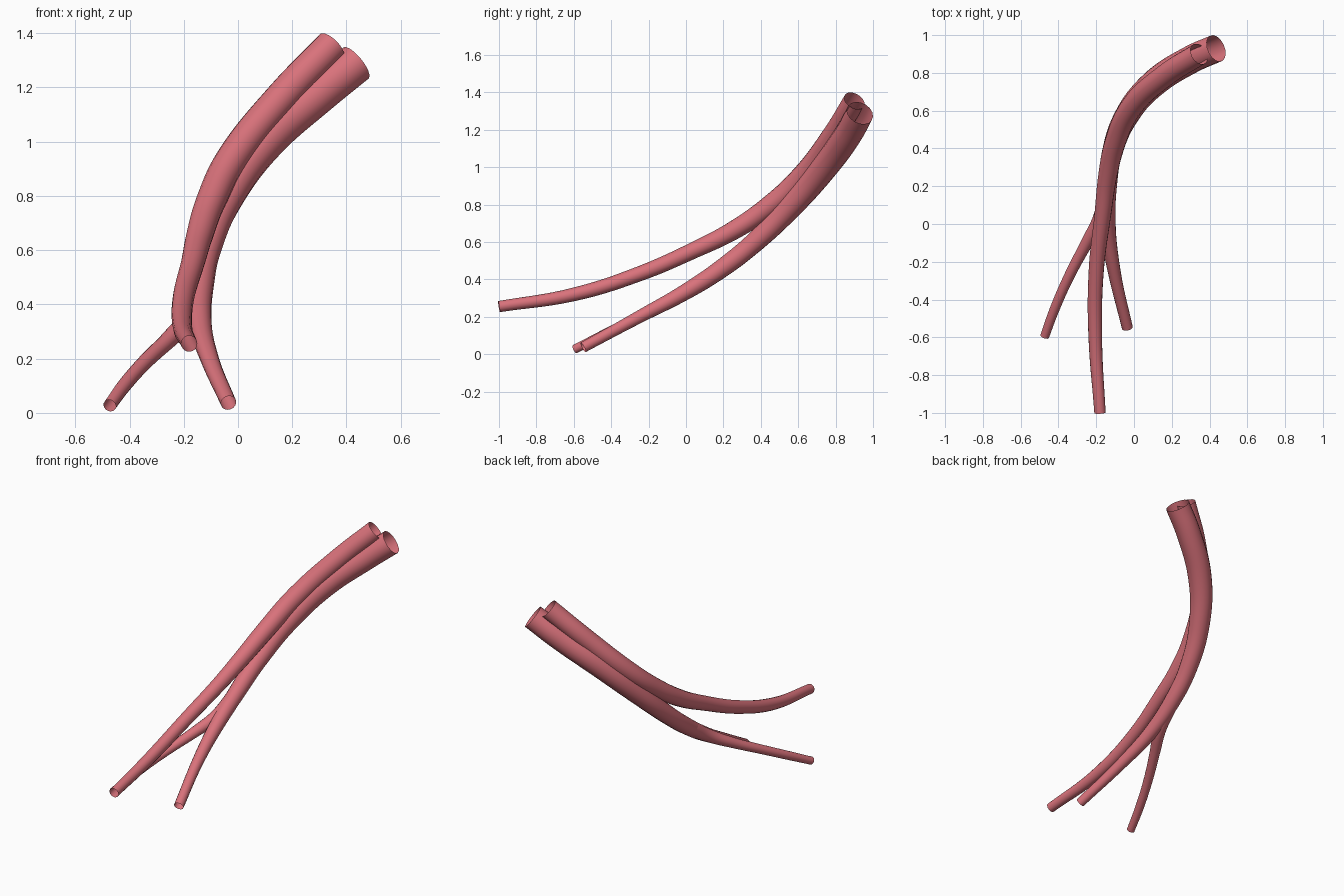
import bpy

cube = bpy.data.objects.get("Cube")
if cube:
    bpy.data.objects.remove(cube, do_unlink=True)

# Soft red for all the tubes
COLOUR = (0.70, 0.17, 0.20, 1)
red = bpy.data.materials.new("soft_red")
red.use_nodes = True
red.diffuse_color = COLOUR
red.node_tree.nodes["Principled BSDF"].inputs["Base Color"].default_value = COLOUR


def tube(name, path):
    """Open, tapering tube through (x, y, z, radius) stations."""
    curve = bpy.data.curves.new(name, 'CURVE')
    curve.dimensions = '3D'
    curve.bevel_depth = 1
    curve.bevel_resolution = 6
    curve.resolution_u = 8
    curve.use_fill_caps = False
    spline = curve.splines.new('BEZIER')
    spline.radius_interpolation = 'CARDINAL'
    spline.bezier_points.add(len(path) - 1)
    for point, (x, y, z, r) in zip(spline.bezier_points, path):
        point.co = (x, y, z)
        point.radius = r
        point.handle_left_type = point.handle_right_type = 'AUTO'
    obj = bpy.data.objects.new(name, curve)
    bpy.context.collection.objects.link(obj)
    bpy.ops.object.select_all(action='DESELECT')
    obj.select_set(True)
    bpy.context.view_layer.objects.active = obj
    bpy.ops.object.convert(target='MESH')
    obj = bpy.context.object
    obj.data.materials.clear()
    obj.data.materials.append(red)
    bpy.ops.object.shade_smooth_by_angle()


# Long upper vessel
tube("upper_vessel", [
    (-0.18, -1.00, 0.255, 0.030),
    (-0.205, -0.60, 0.32, 0.036),
    (-0.20, -0.25, 0.43, 0.040),
    (-0.165, 0.05, 0.56, 0.044),
    (-0.14, 0.25, 0.66, 0.050),
    (-0.10, 0.43, 0.78, 0.055),
    (-0.02, 0.61, 0.94, 0.059),
    (0.17, 0.79, 1.175, 0.060),
    (0.345, 0.90, 1.355, 0.060)])

# Wider lower vessel
tube("lower_vessel", [
    (-0.035, -0.55, 0.037, 0.029),
    (-0.105, -0.25, 0.20, 0.034),
    (-0.14, 0.00, 0.335, 0.043),
    (-0.14, 0.20, 0.465, 0.050),
    (-0.115, 0.38, 0.61, 0.055),
    (-0.04, 0.57, 0.80, 0.064),
    (0.10, 0.74, 1.00, 0.072),
    (0.30, 0.87, 1.18, 0.074),
    (0.435, 0.93, 1.29, 0.074)])

# Side branch, blending into the lower vessel
tube("side_branch", [
    (-0.473, -0.595, 0.027, 0.024),
    (-0.42, -0.45, 0.10, 0.026),
    (-0.34, -0.27, 0.19, 0.028),
    (-0.25, -0.10, 0.275, 0.032),
    (-0.175, 0.04, 0.355, 0.040),
    (-0.142, 0.18, 0.45, 0.045)])
